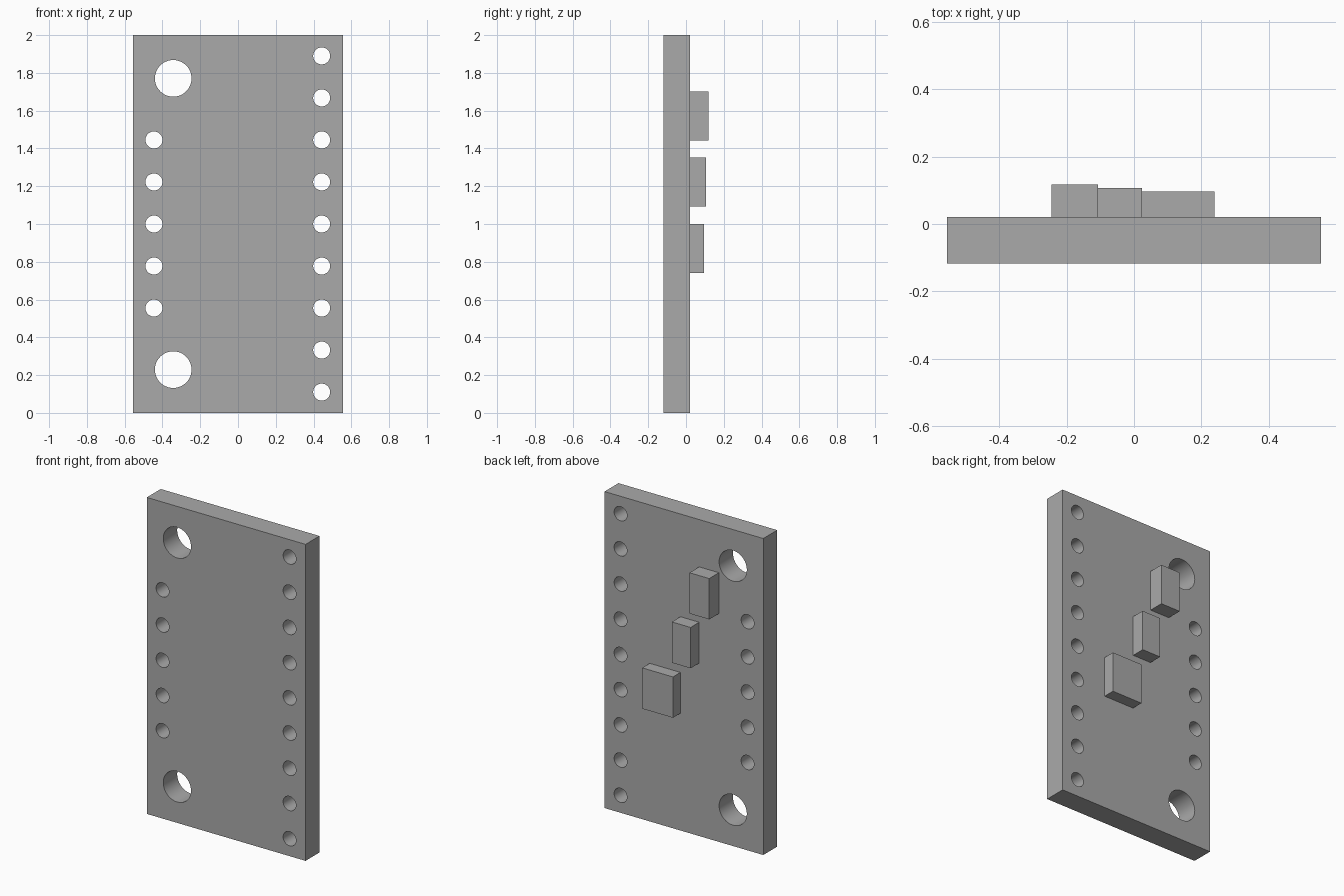
import bpy
import bmesh
from math import radians
from mathutils import Matrix

cube = bpy.data.objects.get("Cube")
if cube:
    bpy.data.objects.remove(cube, do_unlink=True)

grey = bpy.data.materials.new("plain grey")
grey.use_nodes = True
colour = (0.4, 0.4, 0.4, 1)
grey.diffuse_color = colour
grey.node_tree.nodes["Principled BSDF"].inputs["Base Color"].default_value = colour

FRONT, BACK = -0.118, 0.021   # faces of the board
HALF_WIDTH, HEIGHT = 0.555, 2.0


def finish(name, bm):
    mesh = bpy.data.meshes.new(name)
    bm.to_mesh(mesh)
    bm.free()
    mesh.materials.append(grey)
    obj = bpy.data.objects.new(name, mesh)
    bpy.context.collection.objects.link(obj)
    return obj


def box(name, x0, x1, y0, y1, z0, z1):
    bm = bmesh.new()
    place = Matrix.Translation(((x0 + x1) / 2, (y0 + y1) / 2, (z0 + z1) / 2))
    size = Matrix.Diagonal((x1 - x0, y1 - y0, z1 - z0, 1))
    bmesh.ops.create_cube(bm, size=1, matrix=place @ size)
    return finish(name, bm)


# Drilled board
board = box("board", -HALF_WIDTH, HALF_WIDTH, FRONT, BACK, 0, HEIGHT)

# Pin holes along both edges, and two mounting holes
pitch = 0.2225
holes = [(0.443, 1 + i * pitch, 0.045) for i in range(-4, 5)]
holes += [(-0.445, 1 + i * pitch, 0.045) for i in range(-2, 3)]
holes += [(-0.343, 1 + side * 0.771, 0.097) for side in (-1, 1)]

bm = bmesh.new()
for x, z, radius in holes:
    bmesh.ops.create_cone(
        bm, cap_ends=True, segments=48, radius1=radius, radius2=radius, depth=1,
        matrix=Matrix.Translation((x, 0, z)) @ Matrix.Rotation(radians(90), 4, "X"))
cutter = finish("hole_cutter", bm)
cutter.hide_render = True

drill = board.modifiers.new("drill", "BOOLEAN")
drill.operation = "DIFFERENCE"
drill.solver = "EXACT"
drill.object = cutter
bpy.ops.object.select_all(action="DESELECT")
board.select_set(True)
bpy.context.view_layer.objects.active = board
bpy.ops.object.modifier_apply(modifier=drill.name)
bpy.data.objects.remove(cutter, do_unlink=True)
bpy.ops.object.shade_smooth_by_angle(angle=radians(30))

# Chips on the back, stepping down across the board
chips = [("upper_chip", -0.245, -0.107, 0.118, 1.443),
         ("middle_chip", -0.107, 0.024, 0.107, 1.093),
         ("lower_chip", 0.024, 0.239, 0.096, 0.741)]
for name, x0, x1, top, z0 in chips:
    box(name, x0, x1, BACK, top, z0, z0 + 0.258)
